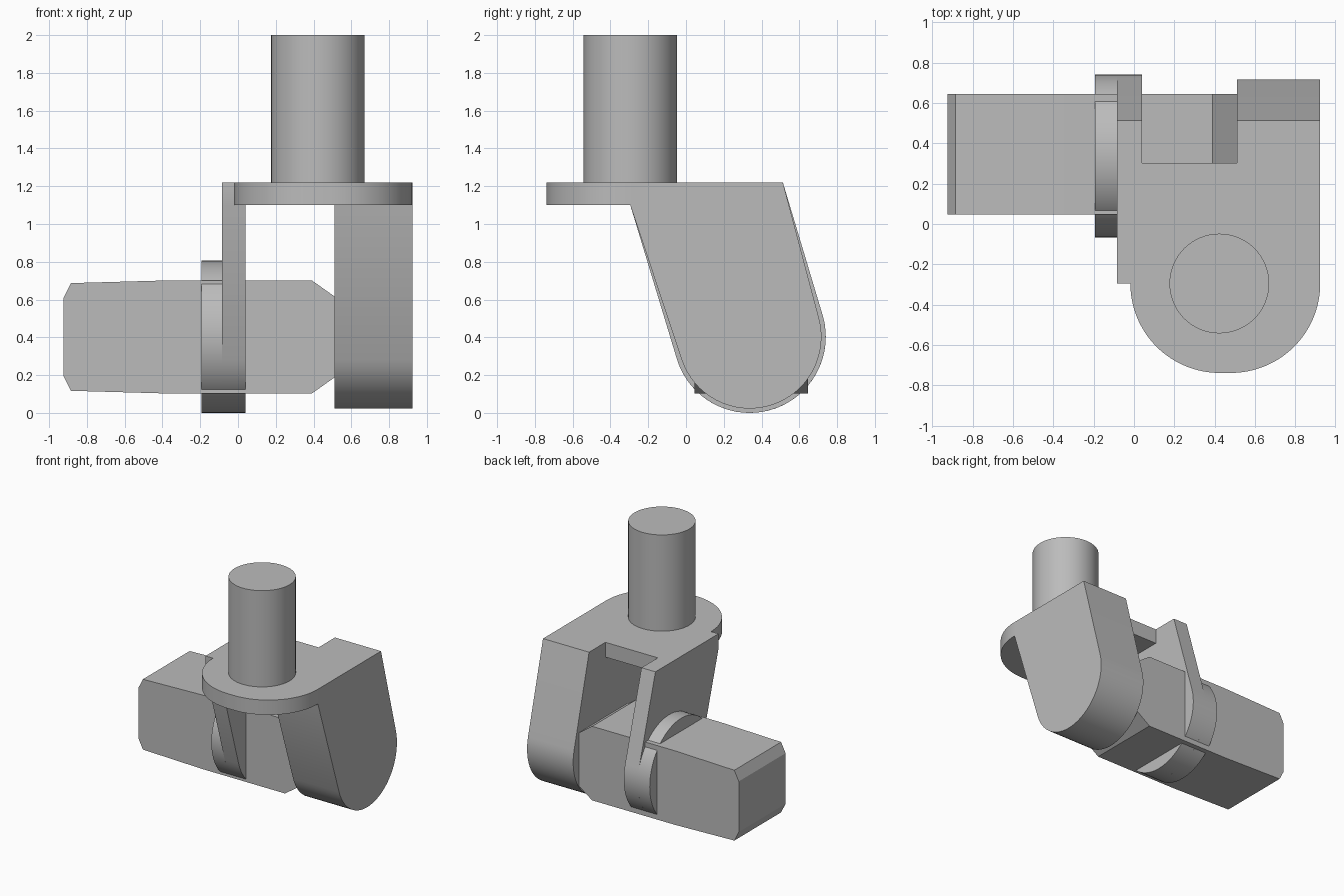
import bpy
import bmesh
from math import atan2, acos, cos, hypot, pi, radians, sin
from mathutils import Vector

cube = bpy.data.objects.get("Cube")
if cube:
    bpy.data.objects.remove(cube, do_unlink=True)

# One plain grey for the whole part
GREY = (0.5, 0.5, 0.5, 1)
metal = bpy.data.materials.new("plain_grey")
metal.use_nodes = True
metal.diffuse_color = GREY
metal.node_tree.nodes["Principled BSDF"].inputs["Base Color"].default_value = GREY


def arc(cx, cy, r, start, end, steps=32):
    """Points along a circular arc, angles in radians."""
    angles = [start + (end - start) * i / steps for i in range(steps + 1)]
    return [(cx + r * cos(a), cy + r * sin(a)) for a in angles]


def extrude(name, outline, axis, low, high):
    """Extrude a closed 2D outline along the x, y or z axis."""
    place = {"x": lambda a, b: (low, a, b),
             "y": lambda a, b: (a, low, b),
             "z": lambda a, b: (a, b, low)}[axis]
    offset = Vector([high - low if axis == k else 0 for k in "xyz"])
    bm = bmesh.new()
    face = bm.faces.new([bm.verts.new(place(a, b)) for a, b in outline])
    ext = bmesh.ops.extrude_face_region(bm, geom=[face], use_keep_orig=True)
    moved = [g for g in ext["geom"] if isinstance(g, bmesh.types.BMVert)]
    bmesh.ops.translate(bm, verts=moved, vec=offset)
    bmesh.ops.recalc_face_normals(bm, faces=bm.faces)
    mesh = bpy.data.meshes.new(name)
    bm.to_mesh(mesh)
    bm.free()
    mesh.materials.append(metal)
    obj = bpy.data.objects.new(name, mesh)
    bpy.context.collection.objects.link(obj)
    bpy.ops.object.select_all(action="DESELECT")
    obj.select_set(True)
    bpy.context.view_layer.objects.active = obj
    bpy.ops.object.shade_smooth_by_angle(angle=radians(25))
    return obj


PIVOT_Y, PIVOT_Z = 0.337, 0.403
PLATE_LOW, PLATE_TOP = 1.1, 1.22
FRONT, BACK = -0.295, 0.513
LEFT_IN, RIGHT_IN, RIGHT_OUT = 0.04, 0.51, 0.923


def tangent_angle(y, z, r, side):
    """Angle on the pivot circle touched by a line from the point (y, z)."""
    dy, dz = y - PIVOT_Y, z - PIVOT_Z
    return atan2(dz, dy) + side * acos(r / hypot(dy, dz))


def arm(name, r, low, high):
    """Slanted fork arm with a rounded lower end."""
    front = tangent_angle(FRONT, PLATE_LOW, r, 1)
    back = tangent_angle(BACK, PLATE_TOP, r, -1) + 2 * pi
    outline = [(FRONT, PLATE_TOP), (FRONT, PLATE_LOW)]
    outline += arc(PIVOT_Y, PIVOT_Z, r, front, back) + [(BACK, PLATE_TOP)]
    return extrude(name, outline, "x", low, high)


# Fork arms and the round boss on the thin arm
arm("thin_arm", 0.403, -0.085, LEFT_IN)
arm("wide_arm", 0.38, RIGHT_IN, RIGHT_OUT)
boss = arc(PIVOT_Y, PIVOT_Z, 0.403, 0, 2 * pi, 72)[:-1]
extrude("round_boss", boss, "x", -0.193, -0.085)

# Top plate: rounded nose in front and a bridge between the arms
nose = arc(0.425, FRONT, 0.443, pi, 1.5 * pi) + arc(0.48, FRONT, 0.443, 1.5 * pi, 2 * pi)
bridge = [(RIGHT_IN, FRONT), (RIGHT_IN, 0.303), (LEFT_IN, 0.303), (LEFT_IN, FRONT)]
extrude("top_plate", nose + bridge, "z", PLATE_LOW, PLATE_TOP)

# Upright stem
stem = arc(0.423, FRONT, 0.247, 0, 2 * pi, 64)[:-1]
extrude("stem", stem, "z", PLATE_TOP, 2.0)

# Cross block with tapered, chamfered ends, mirrored about its mid height
half = [(-0.925, 0.205), (-0.885, 0.285), (-0.35, 0.3), (0.39, 0.3), (0.52, 0.208)]
MID = 0.402
block = [(x, MID + h) for x, h in half] + [(x, MID - h) for x, h in reversed(half)]
cross_block = extrude("cross_block", block, "y", 0.046, 0.645)
cross_block.data.shade_flat()
